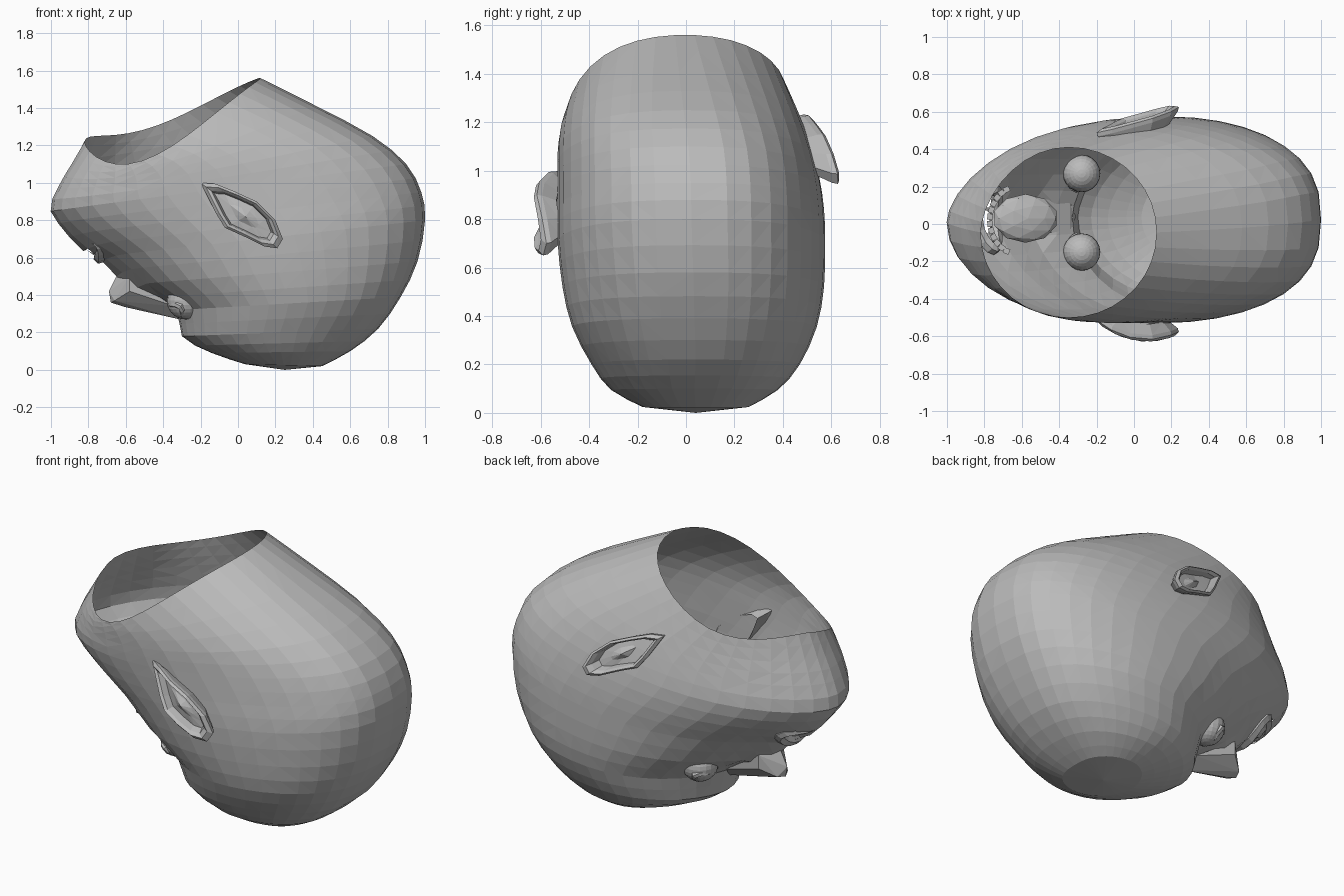
import bpy, bmesh, math
from mathutils import Vector, Matrix

cube = bpy.data.objects.get("Cube")
if cube:
    bpy.data.objects.remove(cube)

GREY = (0.5, 0.5, 0.5, 1)
mat = bpy.data.materials.new("plain grey")
mat.use_nodes = True
mat.diffuse_color = GREY
mat.node_tree.nodes["Principled BSDF"].inputs["Base Color"].default_value = GREY


def finish(name, bm):
    mesh = bpy.data.meshes.new(name)
    bmesh.ops.recalc_face_normals(bm, faces=bm.faces)
    bm.to_mesh(mesh)
    bm.free()
    mesh.materials.append(mat)
    ob = bpy.data.objects.new(name, mesh)
    bpy.context.collection.objects.link(ob)


def loft(bm, loops, cap=None, closed=False):
    """Bridge equal-length loops of points; cap the first loop with a point."""
    rings = [[bm.verts.new(p) for p in loop] for loop in loops]
    n = len(rings[0])
    pairs = list(zip(rings, rings[1:]))
    if closed:
        pairs.append((rings[-1], rings[0]))
    for a, b in pairs:
        for i in range(n):
            j = (i + 1) % n
            bm.faces.new((a[i], a[j], b[j], b[i]))
    if cap is not None:
        c = bm.verts.new(cap)
        for i in range(n):
            bm.faces.new((c, rings[0][(i + 1) % n], rings[0][i]))


def ring(lx, lz, rx, rz, y0, y1, sag=0, roll=0, n=36):
    """Tilted egg-shaped loop between a face-side and a skull-side point."""
    pts = []
    for i in range(n):
        a = 2 * math.pi * i / n
        c, s = math.cos(a), math.sin(a)
        power = 0.75 - 2 * sag if c > 0 else (1.2 if s > 0 else 1.0)
        y = (y0 + y1) / 2 + math.copysign(abs(s) ** power, s) * (y1 - y0) / 2
        t = (c + 1) / 2
        dip = (sag * s * s + roll * s) * (1 - 0.7 * c)
        pts.append((lx + (rx - lx) * t, y, lz + (rz - lz) * t + dip))
    return pts


# Head shell, from the forehead up to the open neck
HEAD = [
    (0.04, 0.03, 0.45, 0.02, -0.18, 0.26, 0, 0),
    (-0.14, 0.09, 0.60, 0.10, -0.31, 0.38, 0, 0),
    (-0.30, 0.18, 0.75, 0.22, -0.39, 0.47, 0, 0),
    (-0.33, 0.32, 0.87, 0.39, -0.47, 0.54, 0, 0),
    (-0.53, 0.46, 0.96, 0.58, -0.51, 0.57, 0, 0),
    (-0.70, 0.61, 1.00, 0.80, -0.53, 0.575, 0, 0),
    (-0.88, 0.73, 0.98, 0.95, -0.53, 0.57, 0, 0),
    (-1.00, 0.85, 0.90, 1.10, -0.53, 0.55, 0, 0),
    (-0.96, 0.98, 0.72, 1.25, -0.53, 0.51, -0.02, 0.02),
    (-0.89, 1.10, 0.42, 1.41, -0.52, 0.46, -0.06, 0.04),
    (-0.82, 1.22, 0.12, 1.56, -0.50, 0.41, -0.12, 0.07),
]
MOUTH = Vector((-0.78, 0.03, 0.66))
EYES = {"left": Vector((-0.28, 0.27, 0.42)), "right": Vector((-0.28, -0.15, 0.37))}
OUT = Vector((-0.68, 0, -0.73))


def between(k):
    """Smooth in-between of two neighbouring head rows."""
    p, a, b, q = (HEAD[min(max(j, 0), len(HEAD) - 1)] for j in (k - 1, k, k + 1, k + 2))
    return [(9 * (v + w) - u - x) / 16 for u, v, w, x in zip(p, a, b, q)]


rows = [HEAD[0]]
for k in range(len(HEAD) - 1):
    rows += [between(k), HEAD[k + 1]]
bm = bmesh.new()
loft(bm, [ring(*r) for r in rows], cap=(0.25, 0.04, 0.0))

# Muzzle and nose swell out of the face
for centre, radius, push in ((MOUTH, 0.17, 0.05), (Vector((-0.56, 0.04, 0.47)), 0.11, 0.07)):
    for v in bm.verts:
        v.co += OUT * push * math.exp(-((v.co - centre).length / radius) ** 2)
bmesh.ops.triangulate(bm, faces=bm.faces)
holes = []
for f in bm.faces:
    d = f.calc_center_median() - MOUTH
    if (d.y / 0.15) ** 2 + (d.x ** 2 + d.z ** 2) / 0.06 ** 2 < 1:
        holes.append(f)
bmesh.ops.delete(bm, geom=holes, context="FACES")
finish("head_shell", bm)


def face_loop(name, centre, wide, tall, thick, droop=0, n=16):
    """Elliptical fleshy band lying on the plane of the face."""
    up = Vector((0.73, 0, -0.68))
    loops = []
    for i in range(n):
        a = 2 * math.pi * i / n
        c, s = math.cos(a), math.sin(a)
        mid = centre + Vector((0, wide * c, 0)) + up * (tall * s) - OUT * (droop * c * c)
        radial = (Vector((0, c, 0)) + up * s).normalized()
        loops.append([mid + (radial * math.cos(b) + OUT * math.sin(b)) * thick
                      for b in (2 * math.pi * k / 6 for k in range(6))])
    b = bmesh.new()
    loft(b, loops, closed=True)
    finish(name, b)


# Lips
face_loop("lips", MOUTH + OUT * 0.015, 0.16, 0.07, 0.035, droop=0.06)

# Nose, wedge with two nostril wings rooted in the face
bm = bmesh.new()
nose = [(-0.31, 0.04, 0.27), (-0.46, 0.04, 0.31), (-0.60, 0.04, 0.335), (-0.68, 0.04, 0.36),
        (-0.69, 0.04, 0.42), (-0.64, 0.04, 0.52)]
for side in (-1, 1):
    nose += [(-0.66, 0.04 + side * 0.05, 0.37), (-0.58, 0.04 + side * 0.11, 0.42),
             (-0.58, 0.04 + side * 0.11, 0.50), (-0.40, 0.04 + side * 0.07, 0.36),
             (-0.34, 0.04 + side * 0.07, 0.34)]
for p in nose:
    bm.verts.new(p)
bmesh.ops.convex_hull(bm, input=bm.verts)
finish("nose", bm)

# Eyeballs with lids
for side, pos in EYES.items():
    bm = bmesh.new()
    bmesh.ops.create_uvsphere(bm, u_segments=20, v_segments=14, radius=0.1,
                              matrix=Matrix.Translation(pos))
    finish(side + "_eyeball", bm)
    face_loop(side + "_eyelids", pos + OUT * 0.07, 0.085, 0.04, 0.02, droop=0.03, n=12)

# Teeth in a curved row
bm = bmesh.new()
for i in range(12):
    a = math.radians(-66 + 12 * i)
    pos = Vector((-0.62 - 0.15 * math.cos(a), 0.02 + 0.18 * math.sin(a), 0.74))
    m = Matrix.Translation(pos) @ Matrix.Rotation(-a, 4, "Z") @ Matrix.Diagonal((0.03, 0.032, 0.07, 1))
    bmesh.ops.create_cube(bm, size=1, matrix=m)
finish("teeth", bm)

# Tongue
bm = bmesh.new()
bmesh.ops.create_icosphere(bm, subdivisions=2, radius=1,
                           matrix=Matrix.Translation((-0.58, 0.03, 0.72))
                           @ Matrix.Rotation(math.radians(15), 4, "Y")
                           @ Matrix.Diagonal((0.18, 0.13, 0.05, 1)))
finish("tongue", bm)

# Ears: outline in x and z, lofted as a cupped shell
OUTLINE = [(-0.2, 1.0), (-0.12, 0.995), (-0.02, 0.955), (0.1, 0.9), (0.2, 0.8), (0.24, 0.7),
           (0.21, 0.65), (0.14, 0.66), (0.04, 0.71), (-0.07, 0.76), (-0.12, 0.84)]


def near_y(x, z):
    return -0.625 + 1.4 * (x - 0.07) ** 2


def far_y(x, z):
    return 0.565 + 0.2 * x + 0.2 * (1.09 - z)


def ear(name, depth, side, lift, squash):
    cx, cz = 0.04, 0.82
    b = bmesh.new()
    loops = []
    for scale, inward in ((0.35, 0.05), (0.68, 0.055), (0.76, 0.012), (0.88, -0.004),
                          (1.0, 0.008), (0.97, 0.03), (0.72, 0.09)):
        loop = []
        for x, z in OUTLINE:
            px = cx + (x - cx) * scale
            pz = cz + lift + (z - cz) * scale * squash
            loop.append((px, depth(px, pz) - side * inward, pz))
        loops.append(loop)
    loft(b, loops, cap=(cx, depth(cx, cz + lift) - side * 0.025, cz + lift))
    bmesh.ops.triangulate(b, faces=b.faces)
    finish(name, b)


ear("right_ear", near_y, -1, 0, 1)
ear("left_ear", far_y, 1, 0.265, 0.82)
